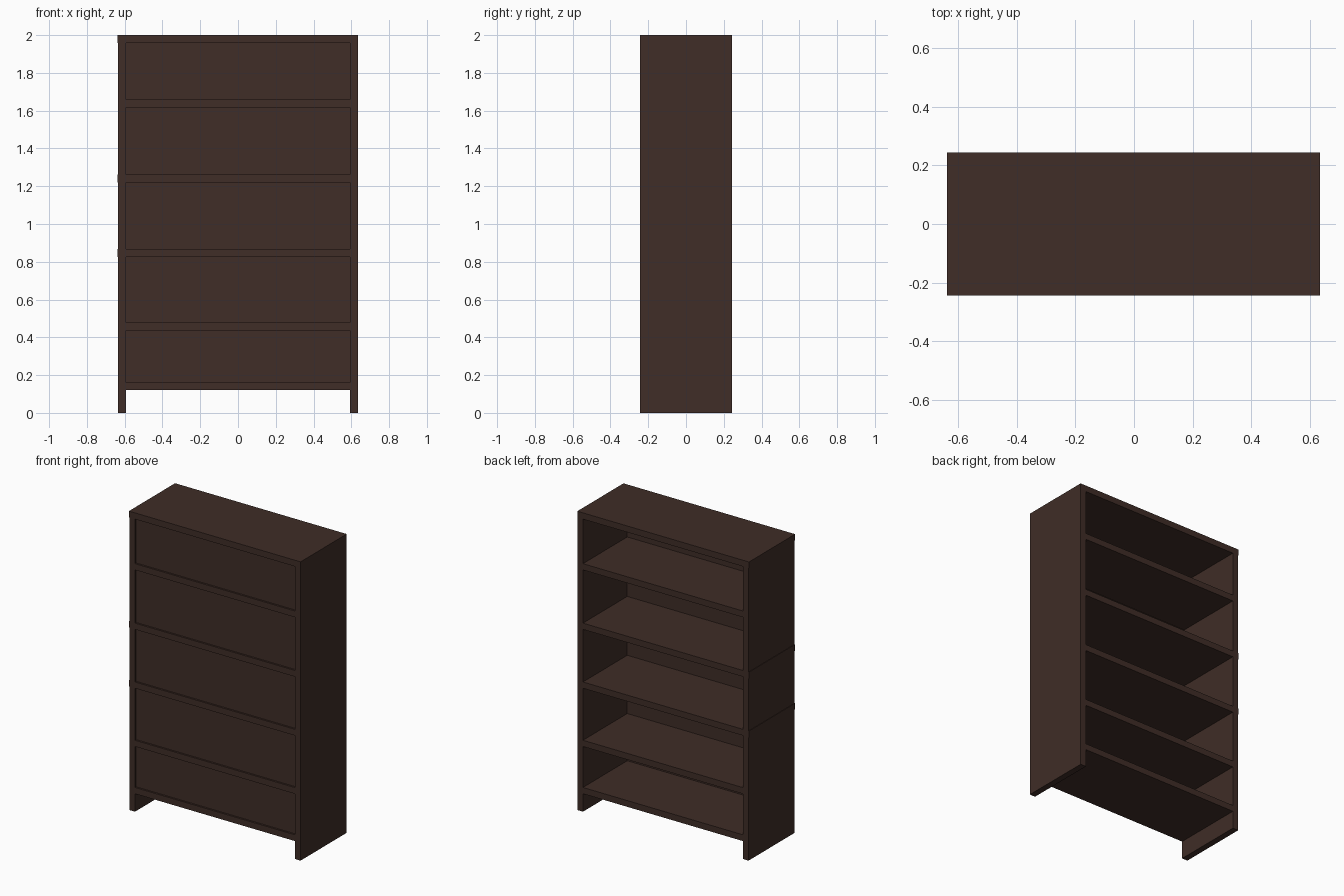
import bpy
import bmesh

if "Cube" in bpy.data.objects:
    bpy.data.objects.remove(bpy.data.objects["Cube"])

HALF_D = 0.244          # half depth of the case
SIDE_X = 0.634          # outer face of the side panels
T = 0.042               # board thickness

wood = bpy.data.materials.new("dark_wood")
wood.diffuse_color = (0.05, 0.026, 0.02, 1)
wood.use_nodes = True
wood.node_tree.nodes["Principled BSDF"].inputs["Base Color"].default_value = wood.diffuse_color


def board(name, x, y, z):
    """Box board given its (min, max) range on each axis."""
    center = [(a + b) / 2 for a, b in (x, y, z)]
    size = [b - a for a, b in (x, y, z)]
    mesh = bpy.data.meshes.new(name)
    bm = bmesh.new()
    bmesh.ops.create_cube(bm, size=1)
    bmesh.ops.scale(bm, vec=size, verts=bm.verts)
    bm.to_mesh(mesh)
    bm.free()
    obj = bpy.data.objects.new(name, mesh)
    obj.location = center
    mesh.materials.append(wood)
    bpy.context.collection.objects.link(obj)
    return obj


depth = (-HALF_D, HALF_D)

# Side panels, running down to the floor as feet
inner = SIDE_X - T
board("left_side", (-SIDE_X, -inner), depth, (0, 2 - T))
board("right_side", (inner, SIDE_X), depth, (0, 2 - T))

# Top board, a hair past the left side
board("top_board", (-SIDE_X - 0.003, SIDE_X), depth, (2 - T, 2))

# Shelves; the middle two have ends that just break through the left side
for i, (top, through) in enumerate([(0.162, False), (0.478, False), (0.868, True),
                                    (1.262, True), (1.66, False)]):
    left = -SIDE_X - 0.003 if through else -inner
    board(f"shelf_{i + 1}", (left, inner), depth, (top - T, top))

# Thin closing panel, slightly recessed behind the board edges
board("closing_panel", (-inner, inner), (-HALF_D + 0.012, -HALF_D + 0.02), (0.12, 2 - T))
